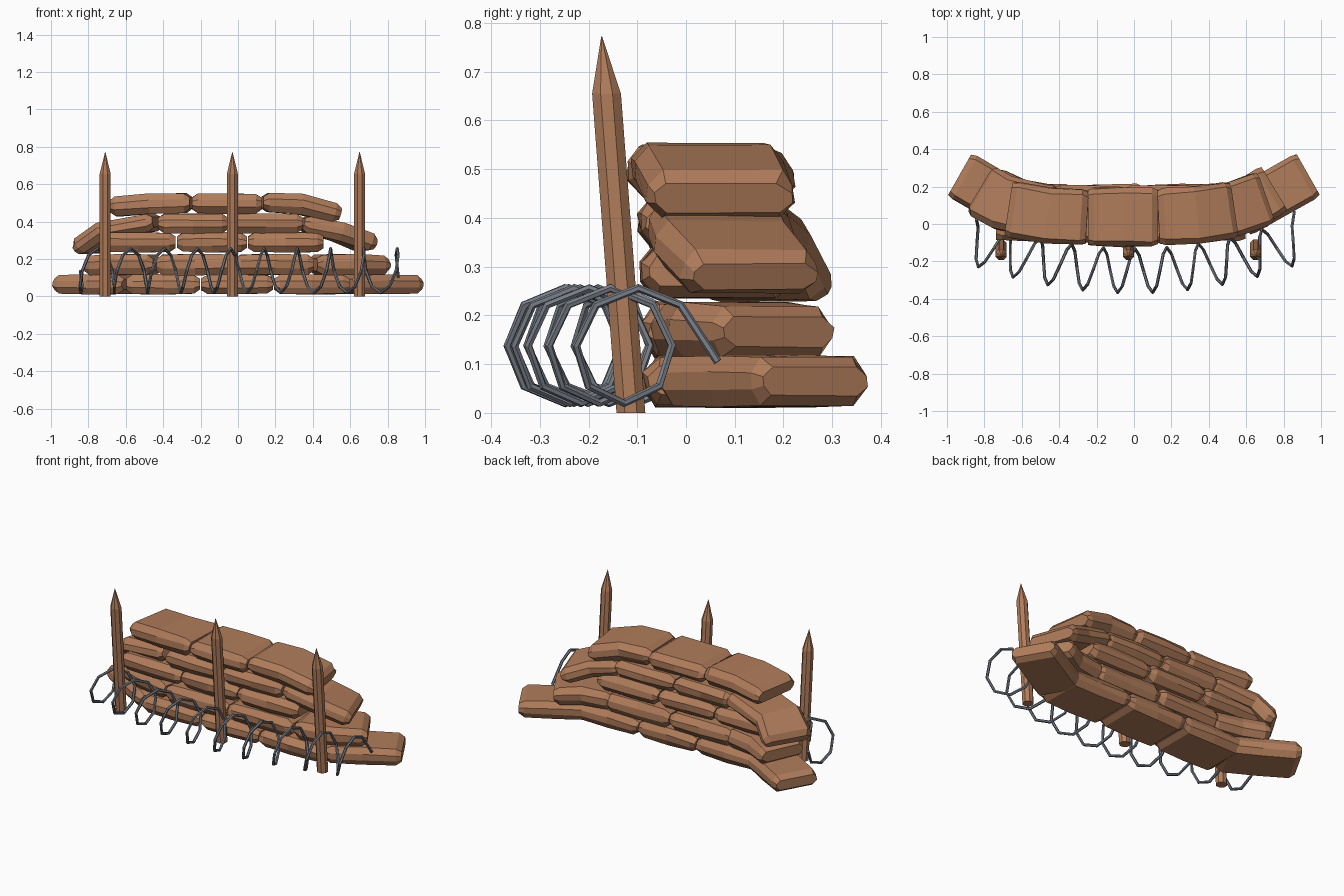
import bpy, bmesh, math, random
from mathutils import Vector

if "Cube" in bpy.data.objects:
    bpy.data.objects.remove(bpy.data.objects["Cube"])

random.seed(4)

def material(name, rgb):
    m = bpy.data.materials.new(name)
    m.diffuse_color = (*rgb, 1)
    m.use_nodes = True
    m.node_tree.nodes["Principled BSDF"].inputs["Base Color"].default_value = m.diffuse_color
    return m

BROWN = material("earth_brown", (0.44, 0.205, 0.105))
STEEL = material("steel_grey", (0.19, 0.21, 0.245))

def finish(bm, name, mat):
    bmesh.ops.recalc_face_normals(bm, faces=bm.faces)
    me = bpy.data.meshes.new(name)
    bm.to_mesh(me)
    bm.free()
    me.materials.append(mat)
    ob = bpy.data.objects.new(name, me)
    bpy.context.collection.objects.link(ob)
    return ob

def skin(bm, rings):
    vs = [[bm.verts.new(p) for p in r] for r in rings]
    n = len(vs[0])
    for a, b in zip(vs, vs[1:]):
        for i in range(n):
            bm.faces.new((a[i], a[(i + 1) % n], b[(i + 1) % n], b[i]))
    bm.faces.new(vs[0])
    bm.faces.new(vs[-1])

SECTION = [(1, -.35), (1, .35), (.82, 1), (-.82, 1), (-1, .35), (-1, -.35), (-.82, -1), (.82, -1)]

# Sandbag: chamfered loaf swept along a short path of centre points
def bag(name, path, w=0.29, h=0.106, jit=0.006):
    p = [Vector(q) for q in path]
    cap = 0.032
    d0, d1 = (p[1] - p[0]).normalized(), (p[-1] - p[-2]).normalized()
    mids = p[1:-1] or [(p[0] + p[1]) / 2]
    stations = [(p[0], d0, .93, .55), (p[0] + d0 * cap, d0, 1, .95)]
    for m in mids:
        stations.append((m, (d0 + d1).normalized(), 1, 1))
    stations += [(p[-1] - d1 * cap, d1, 1, .95), (p[-1], d1, .93, .55)]
    rings = []
    for c, d, sw, sh in stations:
        side = Vector((-d.y, d.x, 0)).normalized()
        up = d.cross(side)
        rings.append([c + side * (n * sw * w / 2 + random.uniform(-jit, jit))
                      + up * (z * sh * h / 2 + random.uniform(-jit, jit) * .4)
                      for n, z in SECTION])
    bm = bmesh.new()
    skin(bm, rings)
    return finish(bm, name, BROWN)

def row(layer, xs, y, z, w=0.29, h=0.106):
    for i, (a, b) in enumerate(zip(xs, xs[1:])):
        bag(f"sandbag_row{layer}_{i + 1}", [(a + .003, y, z), (b - .003, y, z)], w, h)

# Straight middle bags of each course
row(1, (-.6, -.2, .19, .6), .06, .065)
row(2, (-.44, -.02, .41), .06, .17, h=.112)
row(3, (-.74, -.33, .05, .46), .06, .29, .3, .108)
row(4, (-.43, -.05, .35), .055, .39, .3, .108)
row(5, (-.25, .13), .036, .497, .31, .11)

# Angled and drooping end bags
bag("bottom_end_right", [(.56, .052, .065), (.932, .264, .065)], .265, .106, .003)
bag("bottom_end_left", [(-.932, .264, .065), (-.56, .052, .065)], .265, .106, .003)
bag("second_end_right", [(.40, .06, .17), (.60, .1, .17), (.75, .19, .165)], .28, .112)
bag("second_end_left", [(-.775, .17, .165), (-.62, .1, .17), (-.43, .06, .17)], .28, .112)
bag("fourth_end_right", [(.34, .06, .39), (.53, .08, .345), (.70, .14, .28)], .29, .1)
bag("fourth_end_left", [(-.81, .18, .25), (-.70, .115, .35), (-.43, .055, .40)], .29, .1)
bag("top_end_left", [(-.67, .08, .48), (-.46, .047, .495), (-.25, .034, .5)], .295, .11)
bag("top_end_right", [(.13, .036, .503), (.33, .045, .495), (.53, .075, .44)], .3, .11)

# Pointed eight-sided stakes leaning forward
for i, x in enumerate((-.71, -.03, .65)):
    rings = []
    for y, z, r in ((-.113, 0, .032), (-.163, .655, .032), (-.173, .772, .001)):
        angles = [(k + .5) * math.pi / 4 for k in range(8)]
        rings.append([(x + r * math.cos(a), y + r * math.sin(a), z) for a in angles])
    bm = bmesh.new()
    skin(bm, rings)
    finish(bm, f"stake_{i + 1}", BROWN)

# Coiled wire: eight-step helix following a bowed line in front of the bags
pitch, rad, bow = .178, .118, .21
pts = []
for k in range(-4, 9 * 8 + 5):
    t = k * math.pi / 4
    xc = -.795 + pitch * k / 8
    yc = -.25 + bow * xc * xc
    tan = Vector((1, 2 * bow * xc, 0)).normalized()
    n = -rad * math.cos(t)
    pts.append((xc - tan.y * n, yc + tan.x * n, .138 + rad * math.sin(t)))
pts[-1] = (.857, .065, .105)

cu = bpy.data.curves.new("wire_coil", 'CURVE')
cu.dimensions = '3D'
cu.bevel_depth = .0085
cu.bevel_resolution = 1
cu.use_fill_caps = True
sp = cu.splines.new('POLY')
sp.points.add(len(pts) - 1)
for q, c in zip(sp.points, pts):
    q.co = (*c, 1)
cu.materials.append(STEEL)
coil = bpy.data.objects.new("wire_coil", cu)
bpy.context.collection.objects.link(coil)
bpy.context.view_layer.objects.active = coil
coil.select_set(True)
bpy.ops.object.convert(target='MESH')
for f in bpy.context.object.data.polygons:
    f.use_smooth = False
